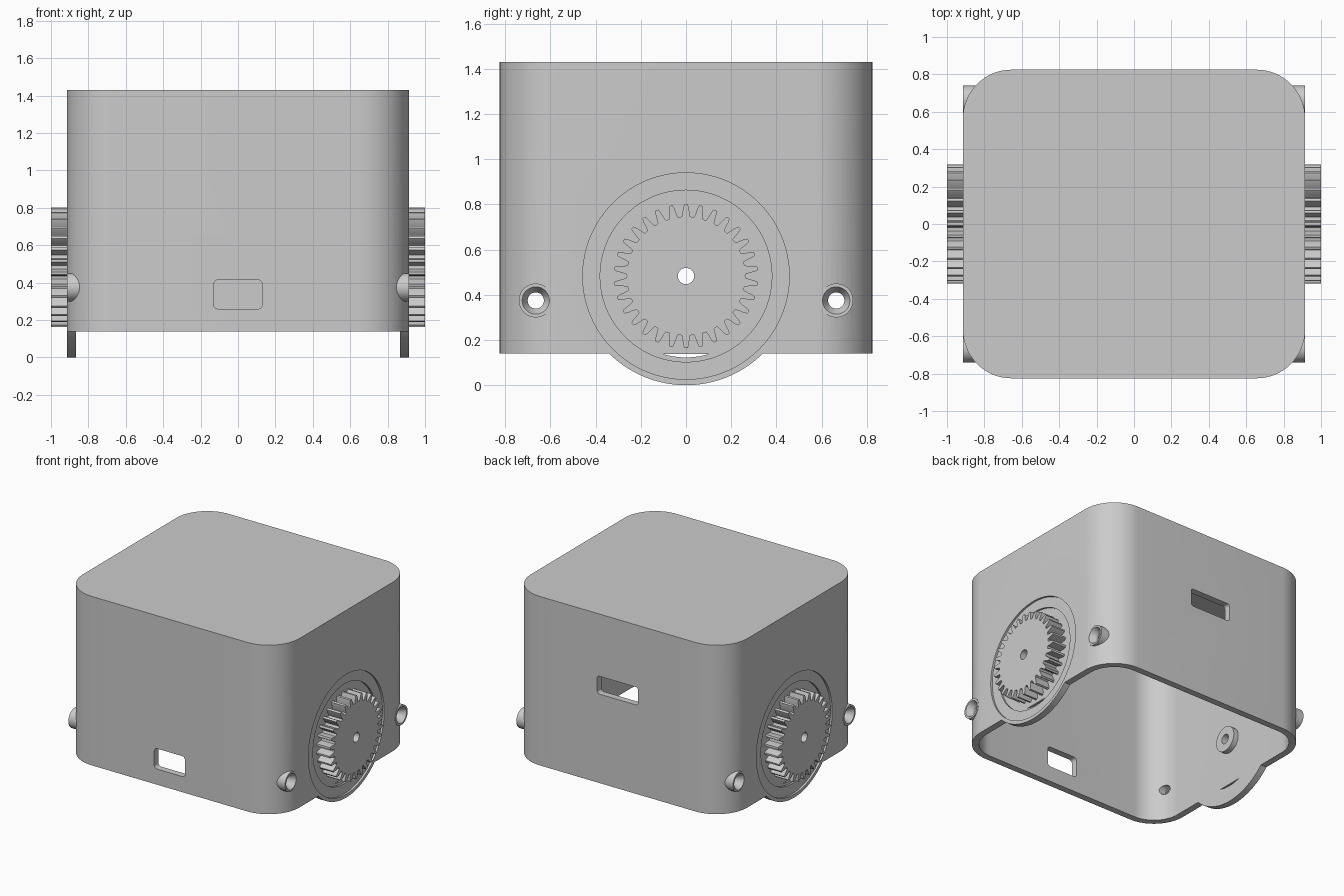
import bpy, bmesh
from math import sin, cos, pi, radians

old = bpy.data.objects.get("Cube")
if old:
    bpy.data.objects.remove(old, do_unlink=True)

grey = bpy.data.materials.new("plain grey")
grey.use_nodes = True
GREY = (0.6, 0.6, 0.6, 1)
grey.diffuse_color = GREY
grey.node_tree.nodes["Principled BSDF"].inputs["Base Color"].default_value = GREY

AXES = {"x": lambda u, v, d: (d, u, v),
        "y": lambda u, v, d: (u, d, v),
        "z": lambda u, v, d: (u, v, d)}


def prism(name, axis, start, end, loop, end_loop=None):
    """Solid between two outlines placed at two depths along an axis."""
    bm = bmesh.new()
    place = AXES[axis]
    a = [bm.verts.new(place(u, v, start)) for u, v in loop]
    b = [bm.verts.new(place(u, v, end)) for u, v in end_loop or loop]
    bm.faces.new(a)
    bm.faces.new(b)
    for i in range(len(a)):
        j = (i + 1) % len(a)
        bm.faces.new((a[i], a[j], b[j], b[i]))
    bmesh.ops.recalc_face_normals(bm, faces=bm.faces)
    mesh = bpy.data.meshes.new(name)
    bm.to_mesh(mesh)
    bm.free()
    mesh.materials.append(grey)
    obj = bpy.data.objects.new(name, mesh)
    bpy.context.collection.objects.link(obj)
    return obj


def circle(u, v, r, n=64):
    return [(u + r * cos(2 * pi * i / n), v + r * sin(2 * pi * i / n)) for i in range(n)]


def rounded(w, h, r, v=0, n=16):
    """Rounded rectangle with half sizes w and h, centred at height v."""
    pts = []
    for k, (su, sv) in enumerate(((1, 1), (-1, 1), (-1, -1), (1, -1))):
        for i in range(n + 1):
            t = (k + i / n) * pi / 2
            pts.append((su * (w - r) + r * cos(t), v + sv * (h - r) + r * sin(t)))
    return pts


def combine(target, tool, operation):
    mod = target.modifiers.new("combine", "BOOLEAN")
    mod.operation = operation
    mod.solver = "EXACT"
    mod.object = tool
    tool.hide_render = True
    bpy.context.view_layer.objects.active = target
    bpy.ops.object.modifier_apply(modifier=mod.name)
    bpy.data.objects.remove(tool, do_unlink=True)


def cut(target, *args):
    combine(target, prism("cutter", *args), "DIFFERENCE")


def add(target, *args):
    combine(target, prism("addition", *args), "UNION")


W, D, WALL, BOTTOM, TOP = 0.915, 0.825, 0.05, 0.14, 1.43
HUB, HOLE = 0.483, 0.036
SCREW_Y, SCREW_Z = 0.665, 0.375

# Outer shell with round side lobes and screw bosses
shell = prism("housing", "z", BOTTOM, TOP, rounded(W, D, 0.26))
for s in (-1, 1):
    add(shell, "x", s * (W - 0.12), s * W, circle(0, HUB, HUB, 128))
    for y in (-SCREW_Y, SCREW_Y):
        add(shell, "x", s * 0.75, s * W, circle(y, SCREW_Z, 0.075, 48))

# Hollow interior, open below
cut(shell, "z", -0.1, TOP - WALL, rounded(W - WALL, D - WALL, 0.21))

# Front and back windows
cut(shell, "y", -D - 0.1, -D + 0.15, rounded(0.13, 0.078, 0.025, 0.337, 6))
cut(shell, "y", D - 0.15, D + 0.1, rounded(0.173, 0.068, 0.02, 0.887, 6))

for s in (-1, 1):
    # Stepped round recess around the gear
    cut(shell, "x", s * (W - 0.015), s * (W + 0.1), circle(0, HUB, 0.457, 128))
    cut(shell, "x", s * (W - 0.03), s * (W + 0.1), circle(0, HUB, 0.38, 128))
    # Thin crescent slot below the gear
    arc = [(0.36 * sin(radians(t)), HUB - 0.36 * cos(radians(t))) for t in range(-16, 17, 2)]
    cut(shell, "x", s * 0.7, s * (W + 0.1), arc)
    # Inner bearing boss and shaft hole
    add(shell, "x", s * (W - 0.09), s * (W - 0.04), circle(0, HUB, 0.095, 48))
    cut(shell, "x", s * 0.7, s * (W + 0.1), circle(0, HUB, HOLE, 32))
    # Countersunk screw holes
    for y in (-SCREW_Y, SCREW_Y):
        cut(shell, "x", s * 0.6, s * (W + 0.1), circle(y, SCREW_Z, HOLE, 32))
        cut(shell, "x", s * (W - 0.045), s * (W + 0.01),
            circle(y, SCREW_Z, HOLE, 32), circle(y, SCREW_Z, 0.066, 32))

# Spur gears
TEETH = 30
profile = ((-0.5, 0.262), (-0.34, 0.264), (-0.25, 0.285), (-0.19, 0.305), (-0.11, 0.319),
           (0.11, 0.319), (0.19, 0.305), (0.25, 0.285), (0.34, 0.264))
outline = []
for i in range(TEETH):
    for offset, r in profile:
        t = 2 * pi * (i + offset) / TEETH
        outline.append((r * sin(t), HUB + r * cos(t)))
gears = []
for s, side in ((1, "left"), (-1, "right")):
    gear = prism(side + "_gear", "x", s * (W - 0.031), s, outline)
    cut(gear, "x", s * 0.7, s * 1.1, circle(0, HUB, HOLE, 32))
    gears.append(gear)

# Smooth curved walls, crisp edges
bpy.ops.object.select_all(action="DESELECT")
for obj in [shell] + gears:
    obj.select_set(True)
bpy.context.view_layer.objects.active = shell
bpy.ops.object.shade_smooth_by_angle(angle=radians(25))
